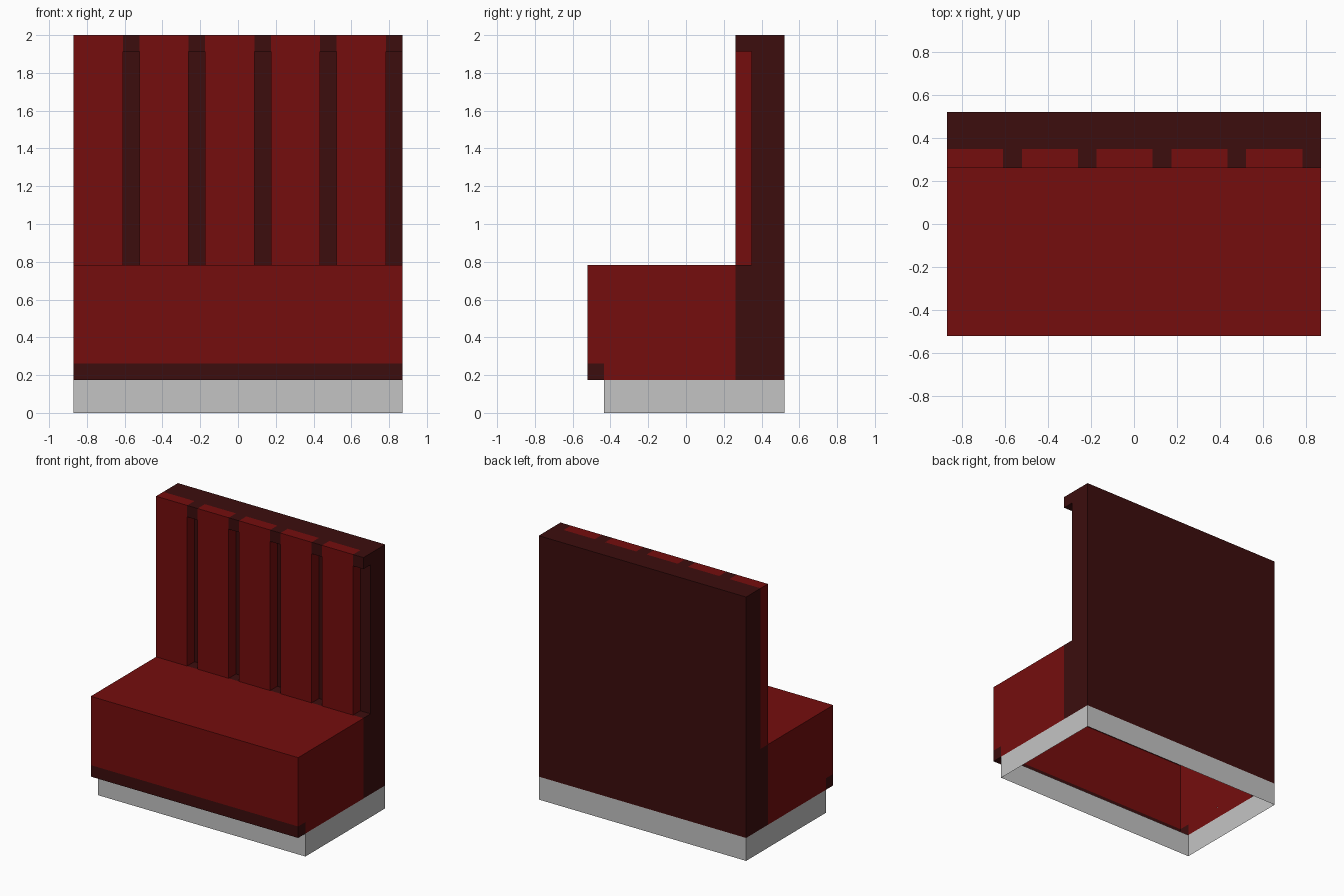
import bpy, bmesh

if "Cube" in bpy.data.objects:
    bpy.data.objects.remove(bpy.data.objects["Cube"])

U = 2 / 23  # block size: the bench is 20 x 12 x 23 blocks


def material(name, rgb):
    m = bpy.data.materials.new(name)
    m.diffuse_color = (*rgb, 1)
    m.use_nodes = True
    m.node_tree.nodes["Principled BSDF"].inputs["Base Color"].default_value = m.diffuse_color
    return m


RED = material("red cushion", (0.178, 0.004, 0.004))
DARK = material("dark red frame", (0.045, 0.004, 0.004))
GREY = material("light grey base", (0.552, 0.552, 0.552))

# Box sides as corner indices (index = 4*x + 2*y + z)
SIDES = {"left": (0, 1, 3, 2), "right": (4, 6, 7, 5), "front": (0, 4, 5, 1),
         "back": (2, 3, 7, 6), "bottom": (0, 2, 6, 4), "top": (1, 5, 7, 3)}


def shell(name, mat, *boxes):
    """Open shell from boxes given as (low corner, high corner, sides to keep)."""
    bm = bmesh.new()
    for lo, hi, sides in boxes:
        v = [bm.verts.new(((x - 10) * U, (y - 6) * U, z * U))
             for x in (lo[0], hi[0]) for y in (lo[1], hi[1]) for z in (lo[2], hi[2])]
        for s in sides.split():
            bm.faces.new([v[i] for i in SIDES[s]])
    bmesh.ops.delete(bm, geom=[v for v in bm.verts if not v.link_faces], context='VERTS')
    bmesh.ops.remove_doubles(bm, verts=bm.verts, dist=1e-4)
    me = bpy.data.meshes.new(name)
    bm.to_mesh(me)
    bm.free()
    me.materials.append(mat)
    bpy.context.collection.objects.link(bpy.data.objects.new(name, me))


# Hollow plinth, open above and below
shell("base", GREY, ((0, 1, 0), (20, 12, 2), "left right front back"))

# Overhanging strip under the seat front
shell("toe_strip", DARK, ((0, 0, 2), (20, 1, 3), "left right front bottom"))

# Seat cushion, hollow underneath
shell("seat", RED,
      ((0, 0, 3), (20, 9, 9), "left right front top"),
      ((0, 1, 2), (20, 9, 3), "left right"))

# Back frame: lower step and tall panel
shell("back_frame", DARK,
      ((0, 9, 2), (20, 10, 9), "left right"),
      ((0, 10, 2), (20, 12, 23), "left right back top"))

# Upright cushions, each followed by a recessed groove with a cap on top
for i in range(5):
    x = 4 * i
    shell(f"back_cushion_{i + 1}", RED,
          ((x, 9, 9), (x + 3, 10, 22), "left right front"),
          ((x, 9, 22), (x + 3, 10, 23), "front top" + (" left" if i == 0 else "")))
    shell(f"groove_{i + 1}", DARK,
          ((x + 3, 10, 9), (x + 4, 12, 22), "front"),
          ((x + 3, 9, 8), (x + 4, 10, 9), "top"),
          ((x + 3, 9, 22), (x + 4, 10, 23),
           "front top bottom" + (" right" if i == 4 else "")))
